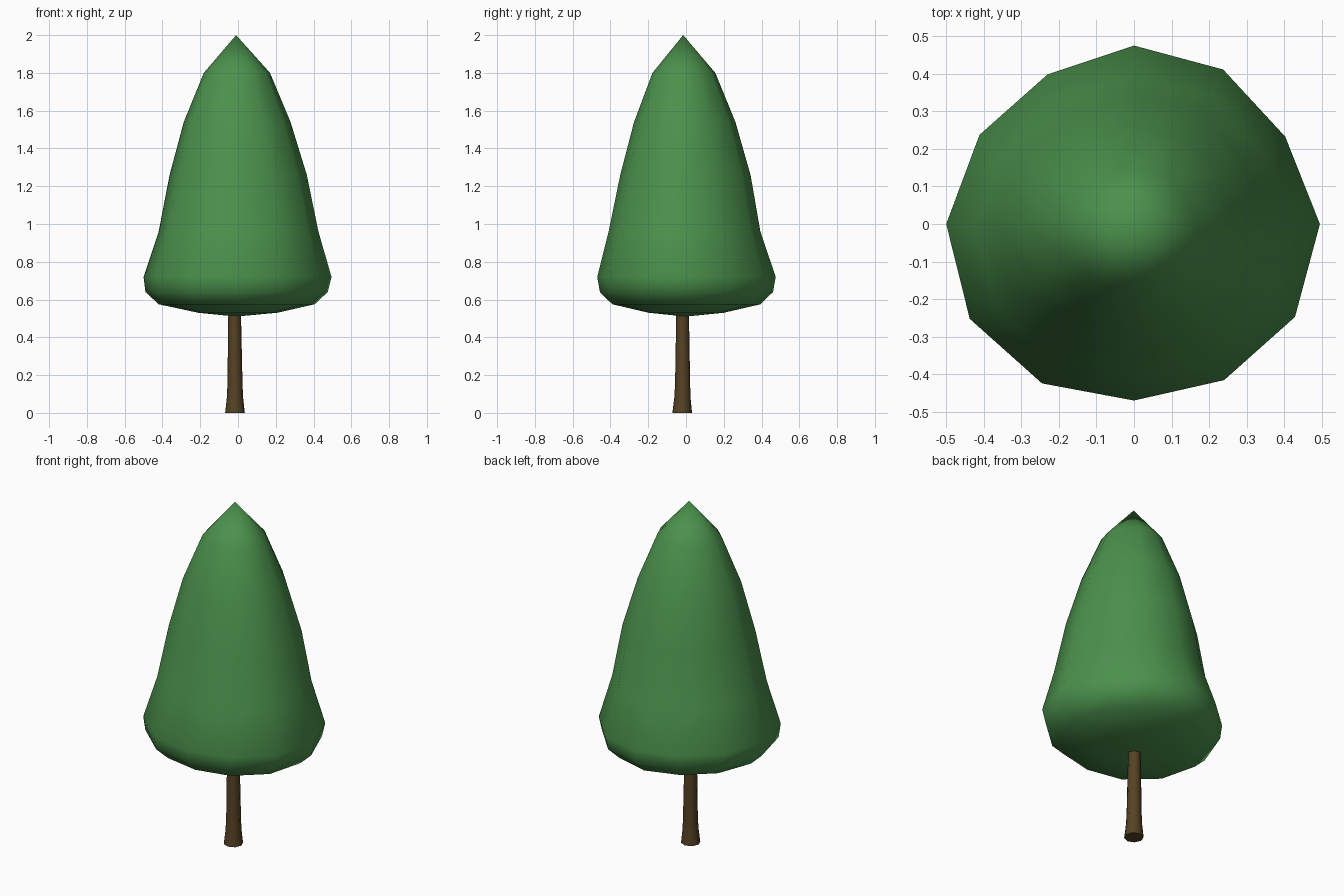
import bpy, bmesh, math

cube = bpy.data.objects.get("Cube")
if cube:
    bpy.data.objects.remove(cube)


def material(name, color):
    mat = bpy.data.materials.new(name)
    mat.use_nodes = True
    mat.diffuse_color = color
    mat.node_tree.nodes["Principled BSDF"].inputs["Base Color"].default_value = color
    return mat


def lathe(name, rings, wobble, mat, tip=None, base=None):
    """Loft rings of (radius, z, centre x, centre y), closed by points or flat caps."""
    bm = bmesh.new()
    n = len(wobble)
    loops = []
    for r, z, cx, cy in rings:
        loops.append([bm.verts.new((cx + r * w * math.cos(math.tau * i / n),
                                    cy + r * w * math.sin(math.tau * i / n), z))
                      for i, w in enumerate(wobble)])
    for low, high in zip(loops, loops[1:]):
        for i in range(n):
            j = (i + 1) % n
            bm.faces.new((low[i], low[j], high[j], high[i]))
    for loop, point in ((loops[0], base), (loops[-1], tip)):
        if point:
            v = bm.verts.new(point)
            for i in range(n):
                bm.faces.new((loop[i], loop[(i + 1) % n], v))
        else:
            bm.faces.new(loop)
    bmesh.ops.recalc_face_normals(bm, faces=bm.faces)
    mesh = bpy.data.meshes.new(name)
    bm.to_mesh(mesh)
    bm.free()
    mesh.materials.append(mat)
    obj = bpy.data.objects.new(name, mesh)
    bpy.context.collection.objects.link(obj)
    for p in mesh.polygons:
        p.use_smooth = len(p.vertices) < 5
    return obj


green = material("leaf green", (0.07, 0.285, 0.072, 1))
brown = material("bark brown", (0.09, 0.055, 0.017, 1))

# Foliage: slightly uneven twelve-sided cone with a rounded skirt
outline = [0.99, 0.93, 0.95, 0.95, 0.92, 0.95, 1.0, 1.01, 0.98, 0.94, 0.96, 0.99]
crown = [(0.21, 0.53, 0, 0), (0.415, 0.575, -0.005, 0), (0.485, 0.64, -0.005, 0),
         (0.5, 0.72, 0, 0), (0.425, 0.96, 0.005, -0.01), (0.365, 1.26, 0.003, -0.005),
         (0.284, 1.54, -0.003, -0.008), (0.176, 1.8, -0.005, -0.012)]
lathe("foliage", crown, outline, green, tip=(-0.01, -0.015, 2.0), base=(-0.01, 0, 0.51))

# Trunk: thin tapering post with a flared foot
post = [(0.052, 0, -0.016, -0.02), (0.043, 0.08, -0.016, -0.019),
        (0.04, 0.15, -0.016, -0.018), (0.033, 0.56, -0.018, -0.018)]
lathe("trunk", post, [1.0] * 8, brown)
